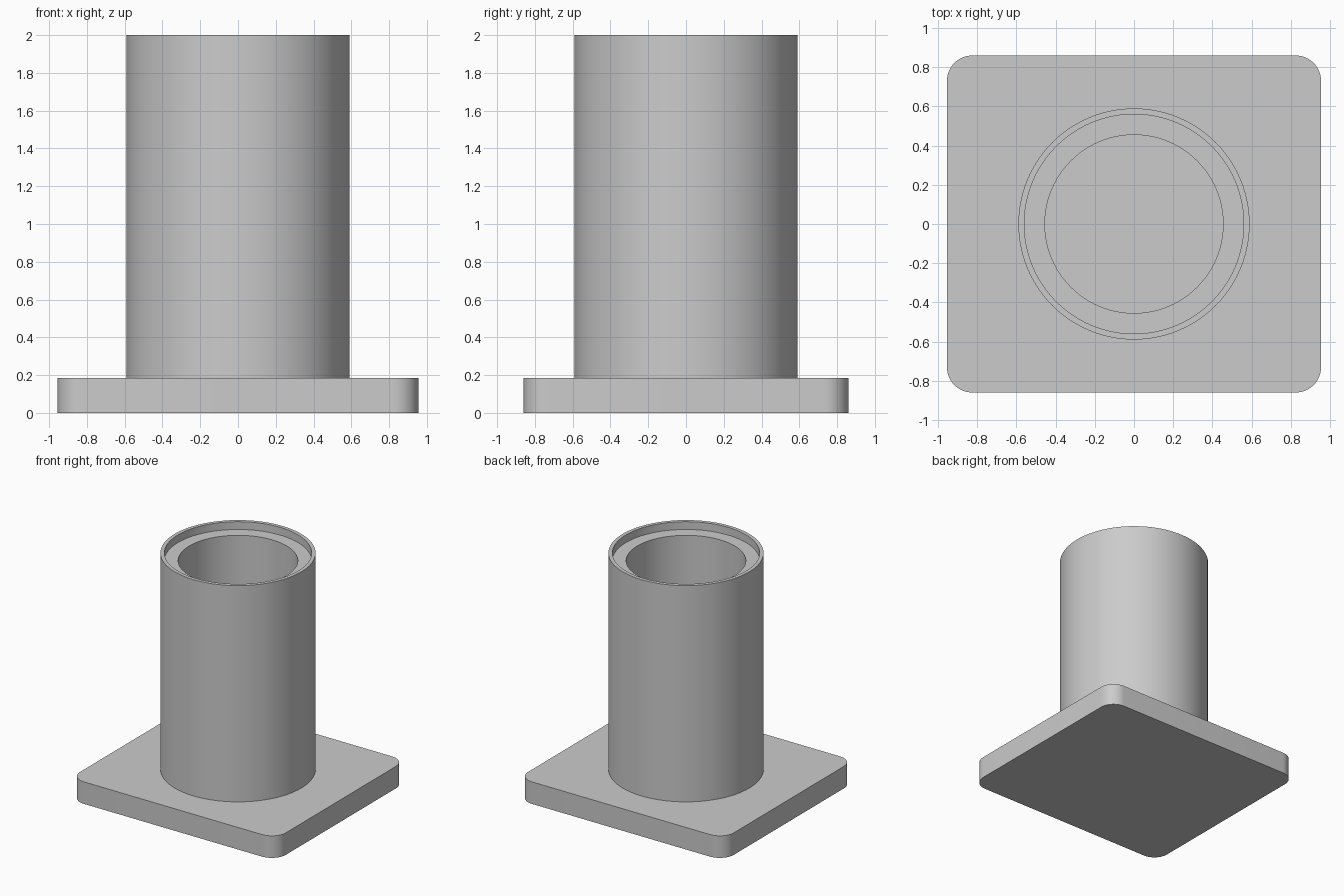
import bpy
import bmesh
import math

cube = bpy.data.objects.get("Cube")
if cube:
    bpy.data.objects.remove(cube, do_unlink=True)

PLATE_X, PLATE_Y, PLATE_Z = 0.955, 0.86, 0.185
CORNER = 0.13
SIDES = 96

grey = bpy.data.materials.new("light_grey")
grey.use_nodes = True
colour = (0.6, 0.6, 0.6, 1)
grey.diffuse_color = colour
grey.node_tree.nodes["Principled BSDF"].inputs["Base Color"].default_value = colour


def finish(name, bm):
    """Turn a bmesh into a smooth-shaded object with sharp edges kept."""
    bmesh.ops.recalc_face_normals(bm, faces=bm.faces)
    mesh = bpy.data.meshes.new(name)
    bm.to_mesh(mesh)
    bm.free()
    mesh.materials.append(grey)
    obj = bpy.data.objects.new(name, mesh)
    bpy.context.collection.objects.link(obj)
    bpy.ops.object.select_all(action="DESELECT")
    obj.select_set(True)
    bpy.context.view_layer.objects.active = obj
    bpy.ops.object.shade_smooth_by_angle(angle=math.radians(30))
    return obj


# Base plate: rounded rectangle pushed up to its thickness
bm = bmesh.new()
outline = []
steps = 12
for quarter, (sx, sy) in enumerate([(1, 1), (-1, 1), (-1, -1), (1, -1)]):
    for i in range(steps + 1):
        a = (quarter + i / steps) * math.pi / 2
        outline.append(bm.verts.new((sx * (PLATE_X - CORNER) + CORNER * math.cos(a),
                                     sy * (PLATE_Y - CORNER) + CORNER * math.sin(a), 0)))
bottom = bm.faces.new(outline)
top = bmesh.ops.extrude_face_region(bm, geom=[bottom], use_keep_orig=True)["geom"]
bmesh.ops.translate(bm, vec=(0, 0, PLATE_Z),
                    verts=[v for v in top if isinstance(v, bmesh.types.BMVert)])
finish("base_plate", bm)

# Tube: wall profile with a stepped rim, spun around z and standing on the plate
profile = [(0.59, PLATE_Z), (0.59, 2), (0.56, 2), (0.56, 1.935),
           (0.455, 1.935), (0.455, PLATE_Z)]
bm = bmesh.new()
verts = [bm.verts.new((r, 0, z)) for r, z in profile]
edges = [bm.edges.new(pair) for pair in zip(verts, verts[1:])]
bmesh.ops.spin(bm, geom=verts + edges, cent=(0, 0, 0), axis=(0, 0, 1),
               angle=math.tau, steps=SIDES, use_merge=True)
bmesh.ops.remove_doubles(bm, verts=bm.verts, dist=0.0001)
finish("tube", bm)
